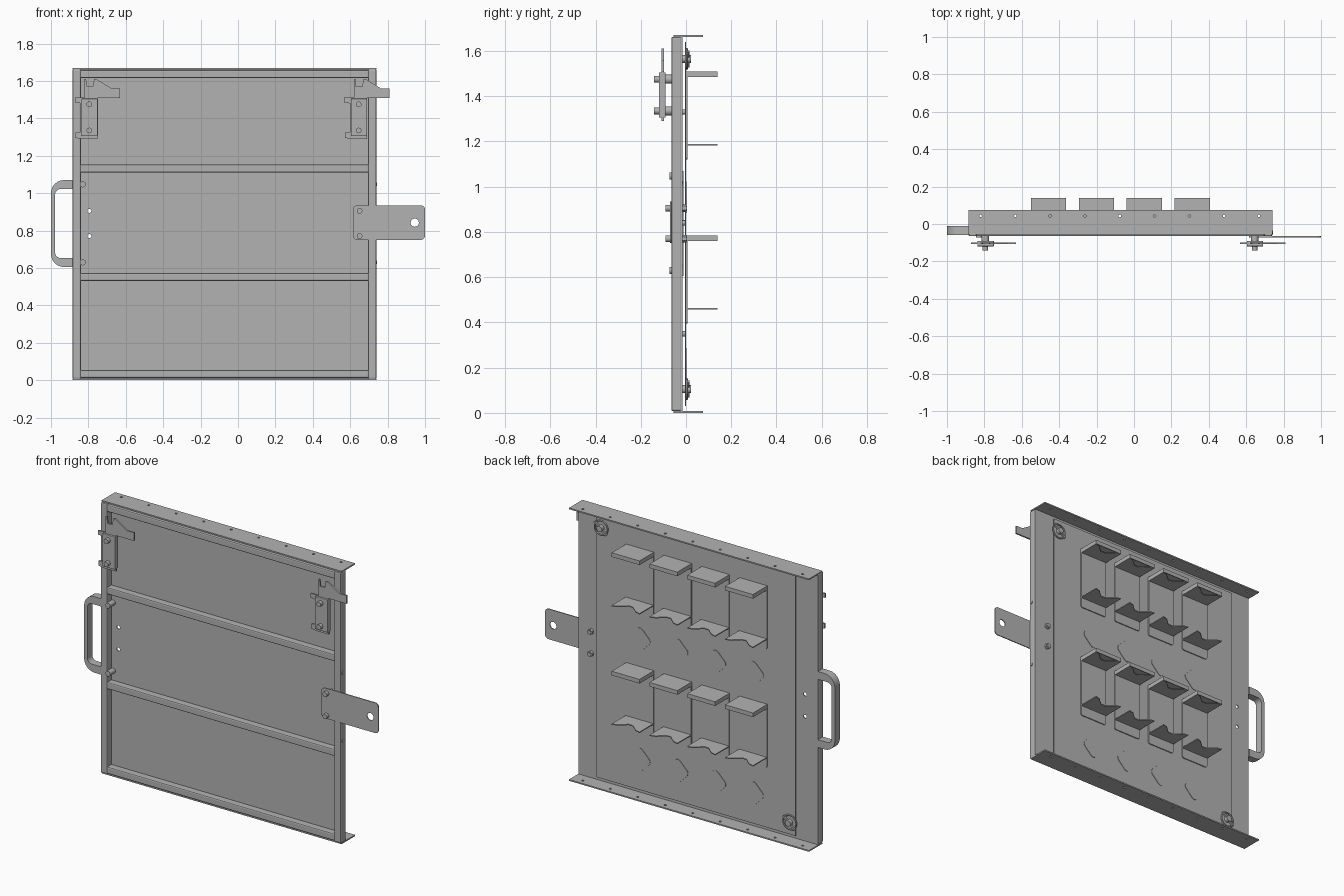
import bpy, bmesh, math
from mathutils import Matrix, Vector

cube = bpy.data.objects.get("Cube")
if cube:
    bpy.data.objects.remove(cube)

GREY = (0.45, 0.45, 0.45, 1)
steel = bpy.data.materials.new("grey_steel")
steel.use_nodes = True
steel.diffuse_color = GREY
steel.node_tree.nodes["Principled BSDF"].inputs["Base Color"].default_value = GREY


def finish(bm, name):
    bmesh.ops.recalc_face_normals(bm, faces=bm.faces)
    mesh = bpy.data.meshes.new(name)
    bm.to_mesh(mesh)
    bm.free()
    mesh.materials.append(steel)
    obj = bpy.data.objects.new(name, mesh)
    bpy.context.collection.objects.link(obj)
    return obj


def box(name, x0, x1, y0, y1, z0, z1, bevel=0.0):
    bm = bmesh.new()
    bmesh.ops.create_cube(bm, size=1)
    for v in bm.verts:
        v.co = Vector((x0 if v.co.x < 0 else x1, y0 if v.co.y < 0 else y1, z0 if v.co.z < 0 else z1))
    if bevel:
        bmesh.ops.bevel(bm, geom=bm.edges[:], offset=bevel, segments=2, profile=0.5, affect='EDGES')
    return finish(bm, name)


def prism(name, points, lo, hi, flat=False, rounding=0.0):
    """Extrude an outline: (x, z) along y, or (x, y) along z when flat."""
    place = (lambda a, b, h: (a, b, h)) if flat else (lambda a, b, h: (a, h, b))
    bm = bmesh.new()
    base = [bm.verts.new(place(a, b, lo)) for a, b in points]
    top = [bm.verts.new(place(a, b, hi)) for a, b in points]
    bm.faces.new(base)
    bm.faces.new(top[::-1])
    n = len(points)
    for i in range(n):
        j = (i + 1) % n
        bm.faces.new((base[i], top[i], top[j], base[j]))
    if rounding:
        bm.edges.ensure_lookup_table()
        sides = [e for e in bm.edges if e.verts[0] in base and e.verts[1] in top
                 or e.verts[1] in base and e.verts[0] in top]
        bmesh.ops.bevel(bm, geom=sides, offset=rounding, segments=4, profile=0.5, affect='EDGES')
    return finish(bm, name)


def cylinder(name, centre, radius, length, axis='Y', sides=20):
    bm = bmesh.new()
    turn = {'X': Matrix.Rotation(math.pi / 2, 4, 'Y'), 'Y': Matrix.Rotation(math.pi / 2, 4, 'X'),
            'Z': Matrix.Identity(4)}[axis]
    bmesh.ops.create_cone(bm, cap_ends=True, segments=sides, radius1=radius, radius2=radius,
                          depth=length, matrix=Matrix.Translation(centre) @ turn)
    return finish(bm, name)


def smooth(obj):
    bpy.ops.object.select_all(action='DESELECT')
    obj.select_set(True)
    bpy.context.view_layer.objects.active = obj
    bpy.ops.object.shade_smooth_by_angle(angle=math.radians(35))


def drill(obj, centres, radius, axis='Y'):
    for c in centres:
        cutter = cylinder("hole_cutter", c, radius, 0.1, axis)
        cutter.hide_render = True
        cutter.hide_set(True)
        cutter.display_type = 'WIRE'
        mod = obj.modifiers.new("hole", 'BOOLEAN')
        mod.object = cutter
        bpy.context.view_layer.objects.active = obj
        bpy.ops.object.modifier_apply(modifier=mod.name)
        bpy.data.objects.remove(cutter)


LEFT, RIGHT, TUBE = -0.885, 0.74, 0.045
FRONT, BACK = -0.065, -0.02

# Tube frame and cross bars
for name, x in (("right_frame_tube", LEFT), ("left_frame_tube", RIGHT - TUBE)):
    box(name, x, x + TUBE, FRONT, BACK, 0.008, 1.662, 0.007)
for name, z in (("bottom_frame_tube", 0.012), ("lower_cross_bar", 0.53),
                ("upper_cross_bar", 1.11), ("top_frame_tube", 1.615)):
    box(name, LEFT + 0.04, RIGHT - 0.04, FRONT, BACK, z, z + 0.043, 0.007)

# Door skin, with the pair of open holes beside the handle
skin = box("door_skin", LEFT + 0.003, RIGHT - 0.003, -0.022, -0.015, 0.008, 1.662)
drill(skin, [(-0.795, -0.02, z) for z in (0.77, 0.905)], 0.011)

# Top and bottom flanges with a row of small holes
for name, z in (("bottom_flange", 0), ("top_flange", 1.662)):
    flange = box(name, LEFT, RIGHT, -0.055, 0.075, z, z + 0.008)
    drill(flange, [(-0.82 + i * 0.186, 0.043, z) for i in range(9)], 0.007, 'Z')

# Raised mounting plate on the back
box("mounting_plate", -0.743, 0.606, -0.004, 0, 0.03, 1.64)
for x in (-0.6, 0.45):
    for z in (0.35, 0.84, 1.33):
        cylinder("plate_spacer", (x, -0.01, z), 0.012, 0.014)

# Two rows of four holders
for dz in (0, -0.725):
    for i in range(4):
        c = -0.457 + i * 0.256
        l, r = c - 0.094, c + 0.094
        prism("holder_plate", [(l, 1.12 + dz), (r, 1.12 + dz), (r, 1.51 + dz), (l, 1.51 + dz)],
              0, 0.006, rounding=0.012)
        box("holder_top_shelf", l, r, 0, 0.14, 1.504 + dz, 1.51 + dz)
        box("holder_outer_lip", l, r, 0.135, 0.14, 1.485 + dz, 1.51 + dz)
        for x in (l, r - 0.005):
            box("holder_side_lip", x, x + 0.005, 0, 0.14, 1.485 + dz, 1.51 + dz)
        notched = [(l, 0), (r, 0), (r, 0.14), (c + 0.06, 0.13), (c + 0.015, 0.09),
                   (c - 0.015, 0.09), (c - 0.06, 0.13), (l, 0.14)]
        prism("holder_bottom_shelf", notched, 1.182 + dz, 1.188 + dz, True)
        prism("holder_upper_tray", [(x, y * 0.98) for x, y in notched], 1.484 + dz, 1.488 + dz, True)
        # Diamond pad under each holder
        z = 0.953 + dz * 1.015
        prism("diamond_pad", [(c - 0.08, z), (c, z - 0.08), (c + 0.08, z), (c, z + 0.08)],
              0, 0.003, rounding=0.025)

# Quarter-turn fasteners at two opposite corners
for x, z in ((0.572, 1.565), (-0.705, 0.105)):
    bpy.ops.mesh.primitive_torus_add(location=(x, 0.004, z), rotation=(math.pi / 2, 0, 0),
                                     major_radius=0.044, minor_radius=0.005,
                                     major_segments=28, minor_segments=6)
    ring = bpy.context.object
    ring.name = "fastener_ring"
    ring.data.materials.append(steel)
    smooth(ring)
    smooth(cylinder("fastener_stud", (x, 0.003, z), 0.018, 0.04))
    prism("fastener_wing", [(x - 0.044, z - 0.03), (x - 0.036, z - 0.038),
                            (x + 0.044, z + 0.03), (x + 0.036, z + 0.038)], 0.006, 0.016)

# Latches near the top corners
ARM = [(-0.835, 1.29), (-0.75, 1.29), (-0.75, 1.51), (-0.63, 1.51), (-0.63, 1.56), (-0.676, 1.56),
       (-0.757, 1.61), (-0.77, 1.61), (-0.775, 1.57), (-0.808, 1.57), (-0.812, 1.61), (-0.82, 1.61),
       (-0.82, 1.51), (-0.872, 1.51), (-0.872, 1.485), (-0.842, 1.48), (-0.842, 1.328),
       (-0.868, 1.325), (-0.868, 1.295)]
for dx in (0, 1.44):
    prism("latch_arm", [(x + dx, z) for x, z in ARM], -0.108, -0.098)
    box("latch_body", -0.837 + dx, -0.749 + dx, -0.12, -0.09, 1.305, 1.505, 0.004)
    for z in (1.335, 1.475):
        smooth(cylinder("latch_standoff", (-0.795 + dx, -0.077, z), 0.02, 0.03))
        smooth(cylinder("latch_bolt", (-0.795 + dx, -0.13, z), 0.015, 0.024))

# Lock tab
tab = prism("lock_tab", [(0.615, 0.75), (1, 0.75), (1, 0.935), (0.615, 0.935)], -0.071, -0.065,
            rounding=0.022)
drill(tab, [(0.945, -0.07, 0.842)], 0.022)
for z in (0.77, 0.905):
    smooth(cylinder("tab_bolt_shank", (0.65, -0.035, z), 0.01, 0.08))
    smooth(cylinder("tab_bolt_head", (0.65, -0.08, z), 0.015, 0.02))
    smooth(cylinder("tab_bolt_nut", (0.65, -0.006, z), 0.017, 0.018, sides=6))


# Pull handle with rounded corners
def bend(cx, cz, radius, start):
    angles = [math.radians(start + i * 15) for i in range(7)]
    return [(cx + radius * math.cos(a), cz + radius * math.sin(a)) for a in angles]


outer = [(LEFT, 1.07)] + bend(-0.93, 1.0, 0.07, 90) + bend(-0.93, 0.675, 0.07, 180) + [(LEFT, 0.605)]
inner = [(LEFT, 1.022)] + bend(-0.948, 0.992, 0.03, 90) + bend(-0.948, 0.683, 0.03, 180) + [(LEFT, 0.653)]
smooth(prism("pull_handle", outer + inner[::-1], -0.06, -0.012))
for z in (0.63, 1.047):
    smooth(cylinder("handle_bolt", (-0.83, -0.046, z), 0.016, 0.055))
    smooth(cylinder("side_bolt", (RIGHT, -0.045, z), 0.01, 0.008, 'X'))
